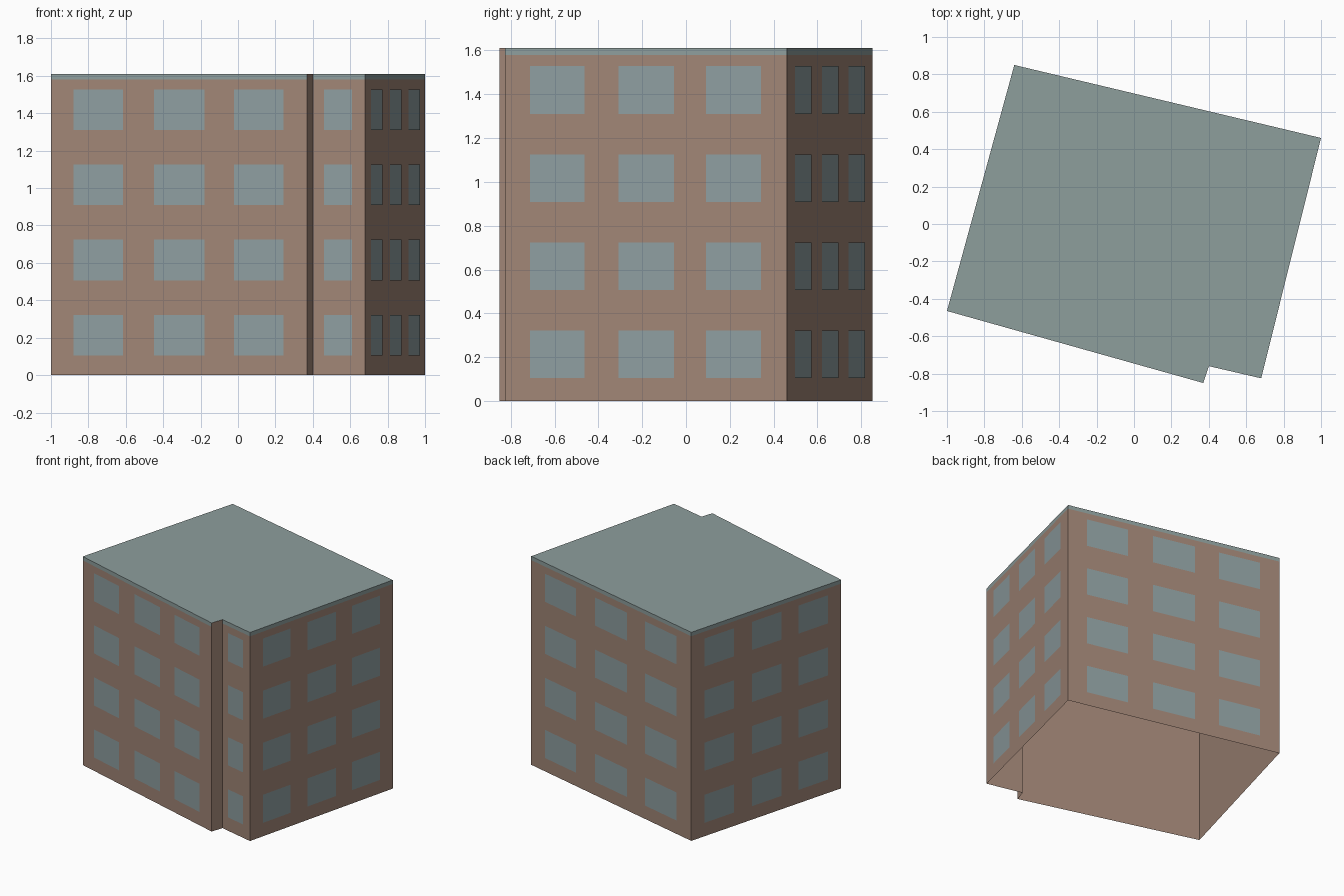
import bpy
import bmesh
from mathutils import Vector

cube = bpy.data.objects.get("Cube")
if cube:
    bpy.data.objects.remove(cube, do_unlink=True)


def make_material(name, rgb):
    mat = bpy.data.materials.new(name)
    mat.use_nodes = True
    color = (*rgb, 1.0)
    mat.diffuse_color = color
    mat.node_tree.nodes["Principled BSDF"].inputs["Base Color"].default_value = color
    return mat


wall_brown = make_material("wall brown", (0.352, 0.235, 0.181))
roof_slate = make_material("roof slate", (0.270, 0.342, 0.335))
window_glass = make_material("window glass", (0.270, 0.342, 0.352))


def make_object(name, bm, materials):
    mesh = bpy.data.meshes.new(name)
    bm.to_mesh(mesh)
    bm.free()
    for mat in materials:
        mesh.materials.append(mat)
    obj = bpy.data.objects.new(name, mesh)
    bpy.context.collection.objects.link(obj)


def add_panel(bm, a, b, low, high, slot=0):
    """Upright rectangle between two plan points, facing right of a to b."""
    corners = [(*a, low), (*b, low), (*b, high), (*a, high)]
    face = bm.faces.new([bm.verts.new(c) for c in corners])
    face.material_index = slot


# Plan, counter-clockwise from the front left corner, with a small front step
plan = [Vector(p) for p in (
    (-1.0, -0.465), (0.37, -0.85), (0.40, -0.76),
    (0.68, -0.825), (1.0, 0.46), (-0.64, 0.85))]
WALL_TOP, ROOF_TOP = 1.58, 1.61

# Window spans along each wall; the step itself is blank
wide = [(0.088, 0.282), (0.402, 0.600), (0.714, 0.909)]
wall_names = ["front", "step", "front_bay", "right_side", "back", "left_side"]
wall_windows = [wide, [], [(0.215, 0.75)], wide, wide, wide]
floors = [0.105 + 0.402 * i for i in range(4)]
WINDOW_HEIGHT = 0.217

# Hollow shell, open underneath, with a slate band below the flat roof
shell = bmesh.new()
for i, a in enumerate(plan):
    b = plan[(i + 1) % len(plan)]
    has_band = bool(wall_windows[i])
    add_panel(shell, a, b, 0, WALL_TOP)
    add_panel(shell, a, b, WALL_TOP, ROOF_TOP, 1 if has_band else 0)
roof = shell.faces.new([shell.verts.new((*p, ROOF_TOP)) for p in plan])
roof.material_index = 1
bmesh.ops.remove_doubles(shell, verts=shell.verts[:], dist=0.0001)
make_object("building_shell", shell, [wall_brown, roof_slate])

# Window panes just proud of each wall
for i, a in enumerate(plan):
    if not wall_windows[i]:
        continue
    along = plan[(i + 1) % len(plan)] - a
    outward = Vector((along.y, -along.x)).normalized() * 0.003
    panes = bmesh.new()
    for start, end in wall_windows[i]:
        for sill in floors:
            add_panel(panes, a + along * start + outward, a + along * end + outward,
                      sill, sill + WINDOW_HEIGHT)
    make_object(wall_names[i] + "_windows", panes, [window_glass])
